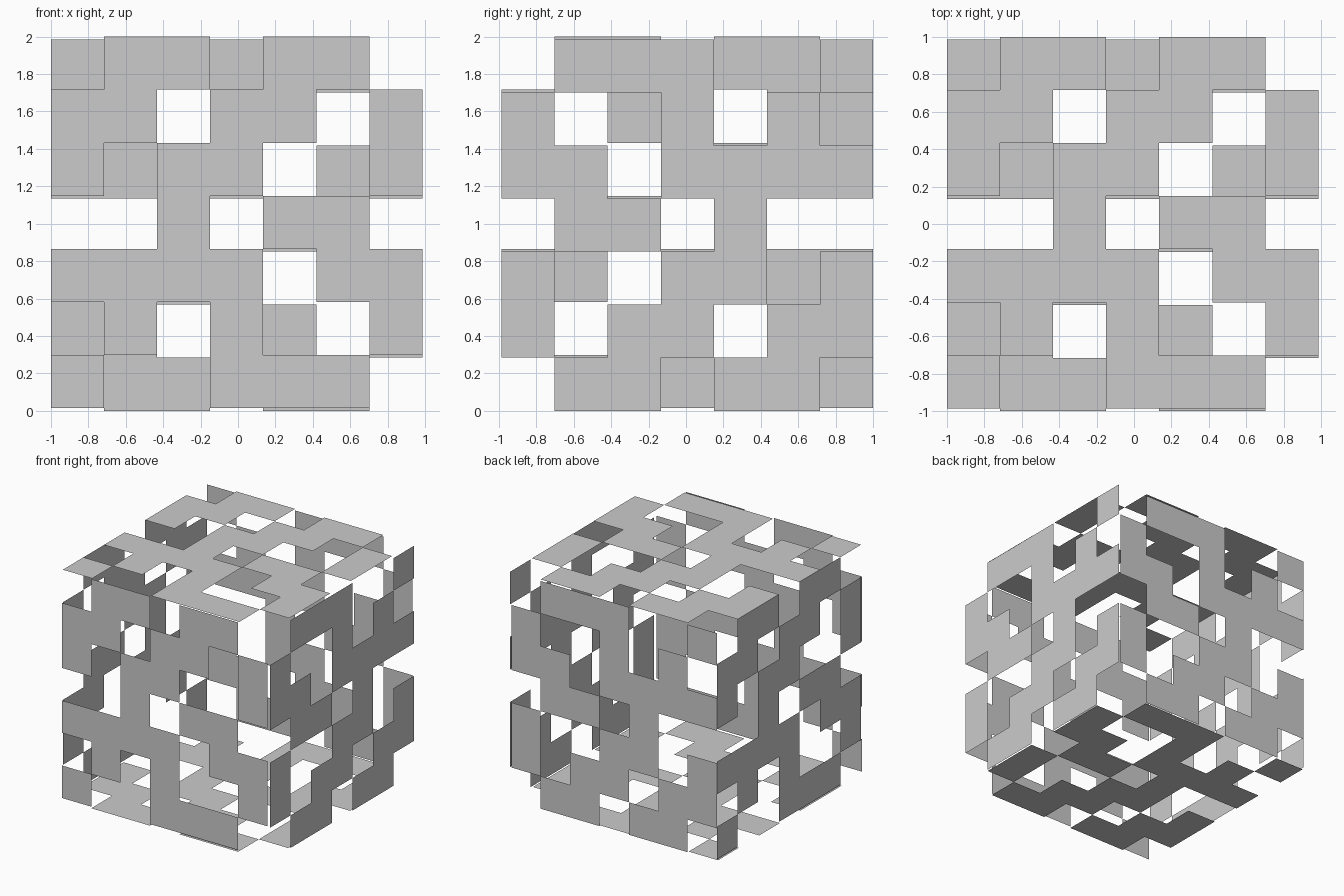
import bpy, bmesh
from math import pi
from mathutils import Matrix, Vector

if "Cube" in bpy.data.objects:
    bpy.data.objects.remove(bpy.data.objects["Cube"])

# Openwork pattern shared by all six faces (top row first)
PATTERN = [".##.##.",
           "##.##.#",
           "#.##..#",
           "..#.##.",
           "####.##",
           ".#.#..#",
           "#..###."]
CELL = 1.986 / 7


def panel(name, rot):
    """Thin lattice panel: front-facing at y=-1, then turned onto its cube side."""
    bm = bmesh.new()
    for r, row in enumerate(PATTERN):
        for c, mark in enumerate(row):
            if mark != "#":
                continue
            x, z = -1 + c * CELL, 1 - (r + 1) * CELL
            corners = [(x, z), (x + CELL, z), (x + CELL, z + CELL), (x, z + CELL)]
            bm.faces.new([bm.verts.new(rot @ Vector((a, -1, b))) for a, b in corners])
    bmesh.ops.remove_doubles(bm, verts=bm.verts, dist=1e-4)
    mesh = bpy.data.meshes.new(name)
    bm.to_mesh(mesh)
    bm.free()
    obj = bpy.data.objects.new(name, mesh)
    obj.location.z = 1
    bpy.context.collection.objects.link(obj)


# Four panels wrapped around the x axis
for i, side in enumerate(("front", "top", "back", "bottom")):
    panel(side + "_panel", Matrix.Rotation(-i * pi / 2, 3, 'X'))

# Two side panels, the right one being the left turned over
left = Matrix.Rotation(-pi / 2, 3, 'Z')
panel("left_panel", left)
panel("right_panel", Matrix.Rotation(pi, 3, 'Y') @ left)
